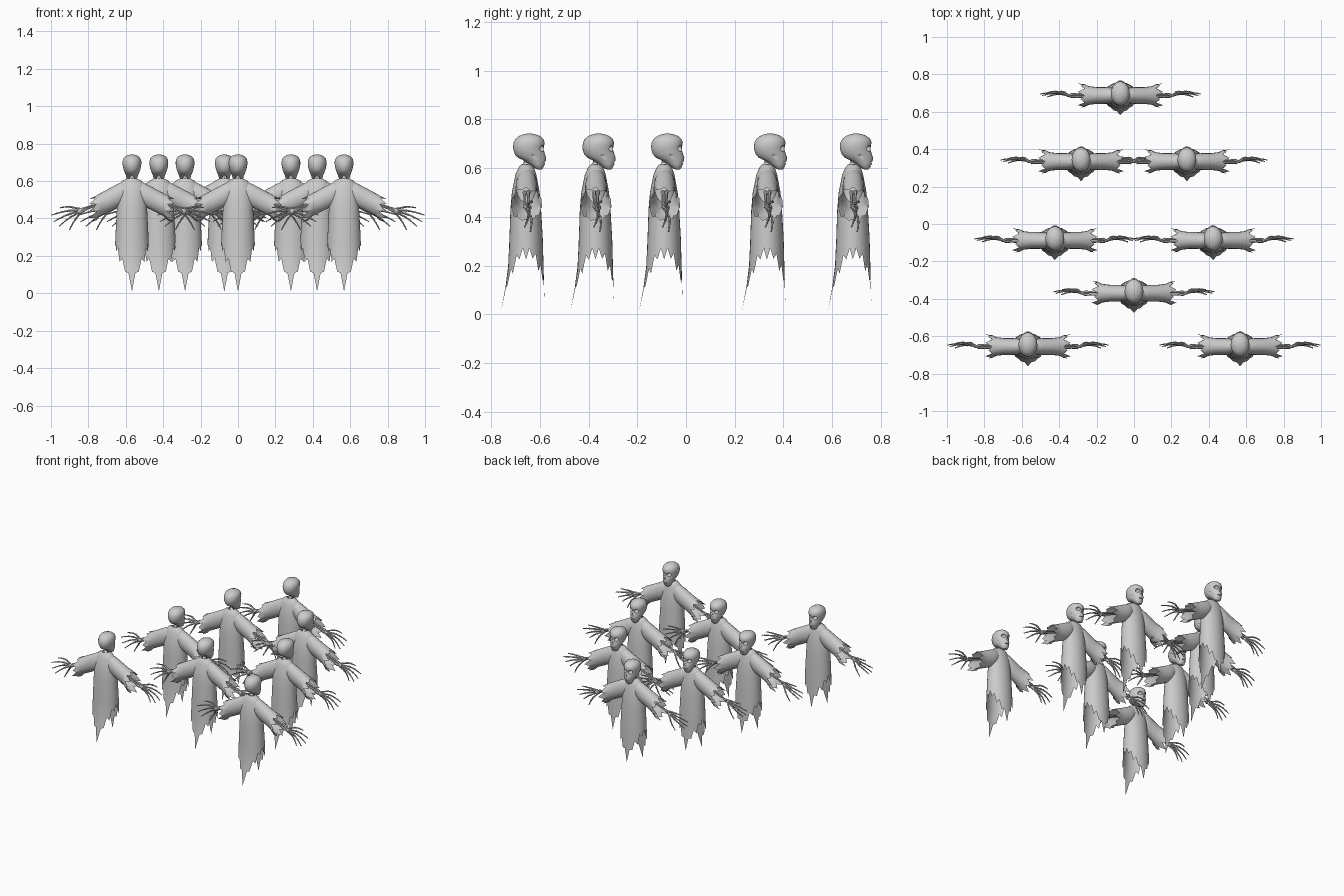
import bpy, bmesh, math
from mathutils import Vector

if "Cube" in bpy.data.objects:
    bpy.data.objects.remove(bpy.data.objects["Cube"], do_unlink=True)

grey = bpy.data.materials.new("plain grey")
grey.use_nodes = True
COL = (0.6, 0.6, 0.6, 1)
grey.diffuse_color = COL
grey.node_tree.nodes["Principled BSDF"].inputs["Base Color"].default_value = COL


def loft(bm, rings, cap_start=False, cap_end=False):
    """Skin a list of equally long closed point rings."""
    rows = [[bm.verts.new(p) for p in r] for r in rings]
    n = len(rows[0])
    for a, b in zip(rows, rows[1:]):
        for i in range(n):
            j = (i + 1) % n
            bm.faces.new((a[i], a[j], b[j], b[i]))
    if cap_start:
        bm.faces.new(rows[0][::-1])
    if cap_end:
        bm.faces.new(rows[-1])


def oval(n, k, half, back, front):
    """Point k of an oval in x and y with separate back and front depth."""
    a = 2 * math.pi * k / n
    mid, r = (front + back) / 2, (front - back) / 2
    return half * math.cos(a), mid + r * math.sin(a)


def bone(bm, a, b, r, knob=1.5, sides=6):
    """Shaft between two points, waisted in the middle, with swollen ends."""
    a, b = Vector(a), Vector(b)
    d = (b - a).normalized()
    u = d.orthogonal().normalized()
    v = d.cross(u)
    rings = []
    for t, s in ((0, 0.5), (0.06, knob), (0.25, 1), (0.75, 0.85), (0.94, knob * 0.9), (1, 0.4)):
        c = a.lerp(b, t)
        rings.append([c + (u * math.cos(w) + v * math.sin(w)) * r * s
                      for w in (2 * math.pi * i / sides for i in range(sides))])
    loft(bm, rings, True, True)


def finish(bm, name):
    bmesh.ops.recalc_face_normals(bm, faces=bm.faces)
    me = bpy.data.meshes.new(name)
    bm.to_mesh(me)
    bm.free()
    me.materials.append(grey)
    me.shade_smooth()
    me.set_sharp_from_angle(angle=math.radians(40))
    return me


# robe body with a ragged hem, long tails in front and behind
def make_robe():
    bm, n = bmesh.new(), 32
    sections = [(.615, .022, -.022, .018), (.603, .05, -.032, .03), (.575, .07, -.045, .04),
                (.5, .078, -.06, .054), (.43, .082, -.066, .06), (.31, .088, -.07, .067)]
    rings = [[(*oval(n, k, h, b, f), z) for k in range(n)] for z, h, b, f in sections]
    for t in (0.4, 0.75, 1):
        ring = []
        for k in range(n):
            a = 2 * math.pi * k / n
            low = 0.05 if math.sin(a) > 0 else 0.01
            hem = low + (0.225 - low) * abs(math.cos(a)) ** 0.9
            if k % 2:
                hem += 0.05
            elif k % 4:
                hem += 0.015
            z = .31 + (hem - .31) * t
            drop = max(0, .31 - z) / .3
            x, y = oval(n, k, .088 + .012 * drop, -.07 - .035 * drop ** 2, .067 + .008 * drop)
            ring.append((x, y, z))
        rings.append(ring)
    loft(bm, rings)
    return finish(bm, "robe")


# wide sleeve with a torn cuff
def make_sleeve():
    bm, n = bmesh.new(), 20
    sections = [(.02, .603, .50, .032), (.05, .597, .47, .042), (.085, .58, .455, .045),
                (.13, .556, .432, .045), (.17, .535, .412, .05)]
    rings = []
    for x, top, low, depth in sections:
        ring = []
        for k in range(n):
            a = 2 * math.pi * k / n
            ring.append((x, depth * math.cos(a), (top + low) / 2 + (top - low) / 2 * math.sin(a)))
        rings.append(ring)
    cuff = []
    for k in range(n):
        a = 2 * math.pi * k / n
        tip = (.228, .192, .212, .19)[k % 4]
        cuff.append((tip, .064 * math.cos(a), .452 - (tip - .2) * .4 + .066 * math.sin(a)))
    loft(bm, rings + [cuff])
    return finish(bm, "sleeve")


# bony forearm and spread hand
def make_arm():
    bm = bmesh.new()
    for s in (-1, 1):
        bone(bm, (.12, s * .008, .505), (.272, s * .006, .442 + s * .005), .0065)
    wrist = Vector((.275, 0, .44))
    tips = [(.385, .018, .458), (.43, .008, .418), (.418, 0, .383), (.39, -.008, .358), (.335, .016, .338)]
    for i, t in enumerate(tips):
        tip = Vector(t)
        start = wrist + Vector((0, 0, .01 - .005 * i))
        cuts = [0, .42, .66, .85, 1]
        pts = [start.lerp(tip, c) + Vector((0, .012 * math.sin(c * math.pi), .008 * math.sin(c * math.pi)))
               for c in cuts]
        for j in range(4):
            bone(bm, pts[j], pts[j + 1], .0055 - .0008 * j, 1.35)
    m = bmesh.ops.create_icosphere(bm, subdivisions=2, radius=.014)
    for v in m["verts"]:
        v.co = wrist + Vector((v.co.x * 1.2, v.co.y * .6, v.co.z))
    return finish(bm, "arm")


# stacked vertebrae
def make_neck():
    bm = bmesh.new()
    for i in range(5):
        z = .575 + i * .018
        y = -.012 + i * .004
        bone(bm, (0, y, z), (0, y + .004, z + .018), .012, 1.25, 8)
    return finish(bm, "neck")


# skull with hollow eyes, nose and a mouth slit
def make_skull():
    bm, n = bmesh.new(), 28
    sections = [(.594, .012, .046, .062), (.6, .022, .032, .068), (.617, .029, .012, .076),
                (.632, .033, -.012, .08), (.643, .038, -.036, .081), (.657, .043, -.048, .077),
                (.675, .048, -.054, .07), (.69, .05, -.055, .072), (.705, .05, -.053, .075),
                (.72, .046, -.045, .069), (.732, .036, -.03, .055), (.739, .022, -.012, .036),
                (.742, .008, .004, .02)]
    loft(bm, [[(*oval(n, k, h, b, f), z) for k in range(n)] for z, h, b, f in sections], True, True)
    skull = bpy.data.objects.new("skull_blank", finish(bm, "skull_blank"))
    cutters = bmesh.new()

    def hole(x, y, z, sx, sy, sz):
        made = bmesh.ops.create_icosphere(cutters, subdivisions=2, radius=1)
        for v in made["verts"]:
            v.co = Vector((x + v.co.x * sx, y + v.co.y * sy, z + v.co.z * sz))

    for s in (-1, 1):
        hole(s * .02, .064, .681, .0145, .022, .013)
        hole(s * .046, .03, .645, .01, .018, .014)
    hole(0, .08, .656, .006, .012, .009)
    hole(0, .078, .624, .022, .012, .0025)
    cutter = bpy.data.objects.new("skull_cutter", finish(cutters, "skull_cutter"))
    cutter.hide_render = True
    for ob in (skull, cutter):
        bpy.context.scene.collection.objects.link(ob)
    mod = skull.modifiers.new("holes", "BOOLEAN")
    mod.operation, mod.solver, mod.object = "DIFFERENCE", "EXACT", cutter
    dg = bpy.context.evaluated_depsgraph_get()
    me = bpy.data.meshes.new_from_object(skull.evaluated_get(dg))
    me.name = "skull"
    for ob in (skull, cutter):
        bpy.data.objects.remove(ob, do_unlink=True)
    me.set_sharp_from_angle(angle=math.radians(40))
    return me


def mirrored(me):
    bm = bmesh.new()
    bm.from_mesh(me)
    for v in bm.verts:
        v.co.x *= -1
    return finish(bm, me.name + "_mirrored")


sleeve, arm = make_sleeve(), make_arm()
parts = {"robe": make_robe(), "neck": make_neck(), "skull": make_skull(),
         "left_sleeve": sleeve, "left_arm": arm,
         "right_sleeve": mirrored(sleeve), "right_arm": mirrored(arm)}

# the group of eight figures
places = [(-.073, .687), (-.283, .334), (.283, .334), (-.423, -.088), (.423, -.088),
          (0, -.37), (-.567, -.655), (.567, -.655)]
for i, (x, y) in enumerate(places, 1):
    for name, me in parts.items():
        ob = bpy.data.objects.new(f"figure_{i}_{name}", me)
        ob.location = (x, y, 0)
        bpy.context.scene.collection.objects.link(ob)
